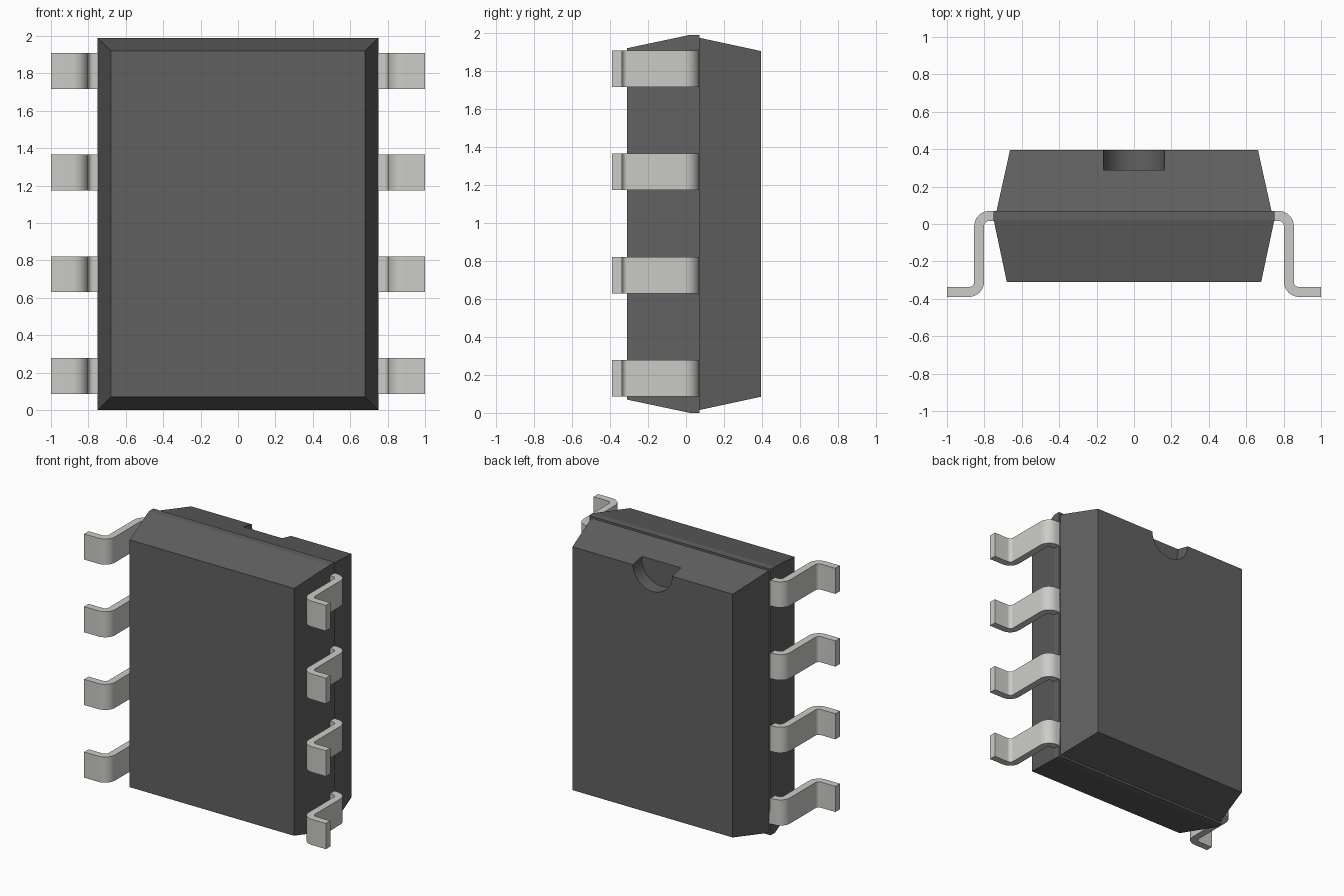
import bpy, bmesh
from math import pi, sin, cos
from mathutils import Vector

if "Cube" in bpy.data.objects:
    bpy.data.objects.remove(bpy.data.objects["Cube"])

MID_Z = 0.995


def material(name, rgb):
    m = bpy.data.materials.new(name)
    m.diffuse_color = (*rgb, 1)
    m.use_nodes = True
    m.node_tree.nodes["Principled BSDF"].inputs["Base Color"].default_value = m.diffuse_color
    return m


def finish(bm, name, mat):
    bmesh.ops.recalc_face_normals(bm, faces=bm.faces)
    me = bpy.data.meshes.new(name)
    bm.to_mesh(me)
    bm.free()
    ob = bpy.data.objects.new(name, me)
    bpy.context.collection.objects.link(ob)
    me.materials.append(mat)
    return ob


def loft(rings, name, mat):
    """Skin a closed solid through rings of equal point count."""
    bm = bmesh.new()
    vs = [[bm.verts.new(p) for p in r] for r in rings]
    n = len(vs[0])
    for a, b in zip(vs, vs[1:]):
        for i in range(n):
            j = (i + 1) % n
            bm.faces.new((a[i], a[j], b[j], b[i]))
    bm.faces.new(vs[0])
    bm.faces.new(vs[-1])
    return finish(bm, name, mat)


plastic = material("dark_plastic", (0.12, 0.12, 0.12))
metal = material("lead_metal", (0.6, 0.6, 0.57))

# Package body: tapered halves with a small step at the parting line
# (y, half width, half height)
sections = [(-0.31, 0.68, 0.925), (0.02, 0.75, 0.995), (0.07, 0.75, 0.995),
            (0.07, 0.735, 0.98), (0.395, 0.663, 0.91)]
body = loft([[(sx * w, y, MID_Z + sz * h)
              for sx, sz in ((-1, -1), (1, -1), (1, 1), (-1, 1))]
             for y, w, h in sections], "package_body", plastic)

# Half-round orientation notch at the top edge of the back face
bpy.ops.mesh.primitive_cylinder_add(vertices=48, radius=0.163, depth=0.3,
                                    location=(0, 0.29 + 0.15, 1.91),
                                    rotation=(pi / 2, 0, 0))
cutter = bpy.context.object
cutter.name = "notch_cutter"
cutter.hide_render = True
cutter.display_type = 'WIRE'
cut = body.modifiers.new("notch", 'BOOLEAN')
cut.operation = 'DIFFERENCE'
cut.solver = 'EXACT'
cut.object = cutter

# Gull-wing lead: centre line points with normals, bends as arcs
R, HALF_T, HALF_W, STEPS = 0.055, 0.0265, 0.096, 8
X, TOP, FOOT = 0.828, 0.0435, -0.3635
path = [(Vector((0.70, TOP)), Vector((0, 1)))]
for i in range(STEPS + 1):
    a = pi / 2 * (1 - i / STEPS)
    n = Vector((cos(a), sin(a)))
    path.append((Vector((X - R, TOP - R)) + n * R, n))
for i in range(STEPS + 1):
    a = pi + pi / 2 * i / STEPS
    d = Vector((cos(a), sin(a)))
    path.append((Vector((X + R, FOOT + R)) + d * R, -d))
path.append((Vector((1.0, FOOT)), Vector((0, 1))))


def lead(side, z, name):
    rings = []
    for p, n in path:
        o, i = p + n * HALF_T, p - n * HALF_T
        rings.append([(side * o.x, o.y, z - HALF_W), (side * o.x, o.y, z + HALF_W),
                      (side * i.x, i.y, z + HALF_W), (side * i.x, i.y, z - HALF_W)])
    return loft(rings, name, metal)


# Four leads per side
leads = [lead(side, 0.182 + 0.5437 * k, f"{label}_lead_{k + 1}")
         for side, label in ((-1, "left"), (1, "right")) for k in range(4)]

bpy.ops.object.select_all(action='DESELECT')
for ob in leads:
    ob.select_set(True)
bpy.context.view_layer.objects.active = leads[0]
bpy.ops.object.shade_smooth_by_angle(angle=pi / 6)
